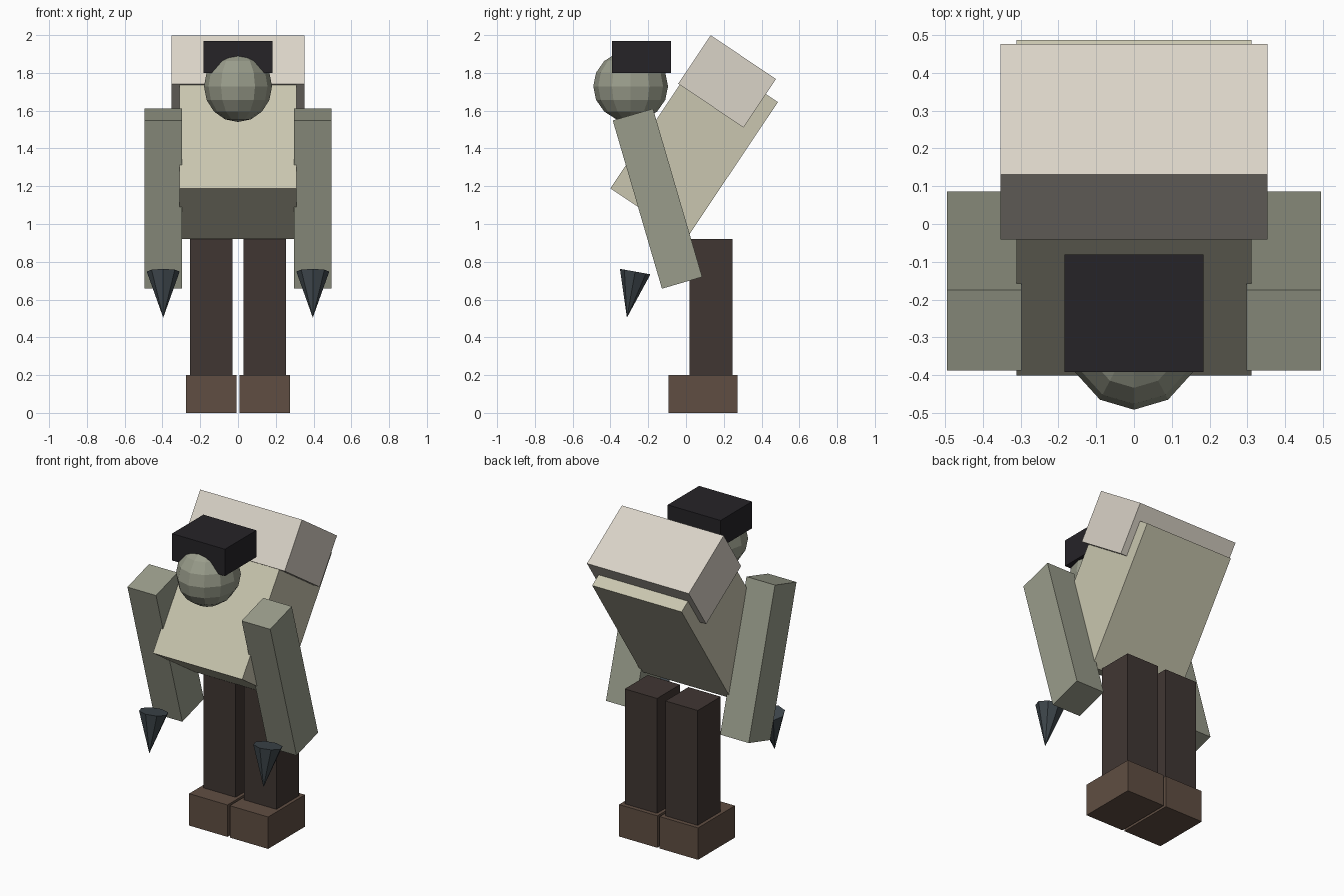
import bpy
from math import radians

if "Cube" in bpy.data.objects:
    bpy.data.objects.remove(bpy.data.objects["Cube"])


def material(name, r, g, b):
    m = bpy.data.materials.new(name)
    m.diffuse_color = [(c / 255) ** 2.2 for c in (r, g, b)] + [1]
    m.use_nodes = True
    m.node_tree.nodes["Principled BSDF"].inputs["Base Color"].default_value = m.diffuse_color
    return m


BONE = material("bone", 217, 210, 198)
HIDE = material("pale_hide", 200, 197, 174)
SKIN = material("grey_skin", 152, 155, 138)
HAIR = material("black", 42, 40, 44)
CLOTH = material("dark_cloth", 66, 57, 54)
LEATHER = material("leather", 96, 79, 68)
CLAW = material("claw", 66, 74, 79)


def finish(name, mat, tilt=0.0):
    ob = bpy.context.object
    ob.name = name
    ob.rotation_euler.x = radians(tilt)
    ob.data.materials.append(mat)
    return ob


def box(name, loc, size, mat, tilt=0.0):
    bpy.ops.mesh.primitive_cube_add(size=1, location=loc)
    ob = finish(name, mat, tilt)
    ob.scale = size
    return ob


# Hunched body leaning back at the top, with the shoulder hump
box("torso", (0, 0.043, 1.417), (0.62, 0.483, 0.873), HIDE, -33.8)
box("shoulder_hump", (0, 0.2175, 1.755), (0.706, 0.416, 0.309), BONE, -33.8)

# Low-poly head with a flat block on top
bpy.ops.mesh.primitive_uv_sphere_add(segments=12, ring_count=8, radius=1,
                                     location=(0, -0.293, 1.729))
finish("head", SKIN).scale = (0.18, 0.198, 0.189)
box("cap", (0, -0.236, 1.884), (0.367, 0.311, 0.168), HAIR)

# Paired limbs
for side, s in (("left", 1), ("right", -1)):
    box(f"{side}_arm", (s * 0.396, -0.151, 1.134), (0.198, 0.222, 0.928), SKIN, 16.3)
    box(f"{side}_leg", (s * 0.141, 0.1315, 0.56), (0.224, 0.227, 0.72), CLOTH)
    box(f"{side}_boot", (s * 0.141, 0.0895, 0.1), (0.266, 0.365, 0.2), LEATHER)
    # Claw: cone pointing down and slightly forward
    bpy.ops.mesh.primitive_cone_add(vertices=8, radius1=0, radius2=1, depth=1,
                                    location=(s * 0.396, -0.291, 0.626))
    finish(f"{side}_claw", CLAW, -10.2).scale = (0.087, 0.082, 0.248)
